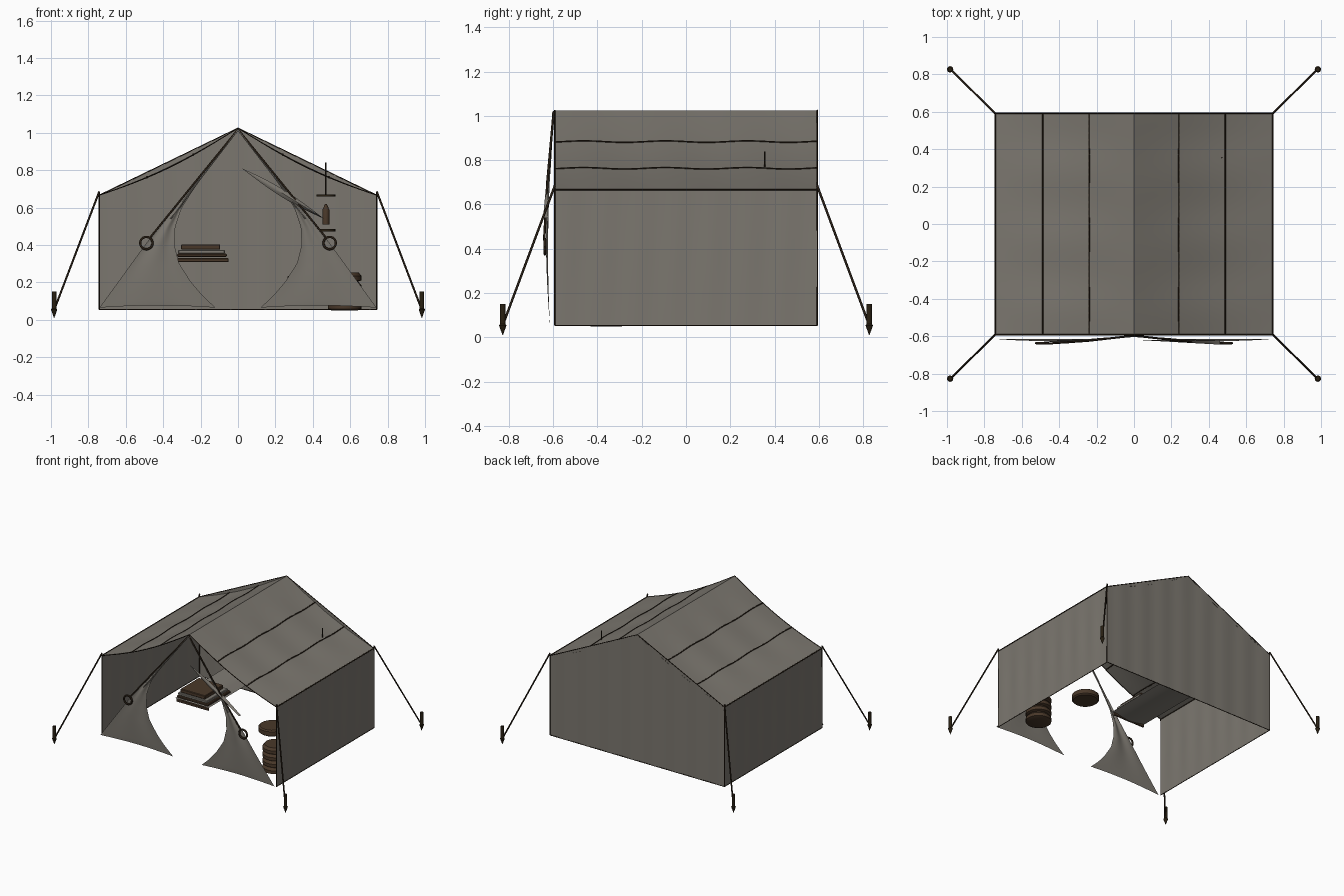
import bpy, bmesh, math
from mathutils import Vector

if "Cube" in bpy.data.objects:
    bpy.data.objects.remove(bpy.data.objects["Cube"])


def material(name, rgb):
    m = bpy.data.materials.new(name)
    m.diffuse_color = (*rgb, 1)
    m.use_nodes = True
    m.node_tree.nodes["Principled BSDF"].inputs["Base Color"].default_value = m.diffuse_color
    return m


CANVAS = material("grey canvas", (0.20, 0.185, 0.16))
DARK = material("dark cord", (0.021, 0.013, 0.007))
WOOD = material("brown wood", (0.066, 0.039, 0.022))
LINEN = material("grey linen", (0.21, 0.195, 0.17))
IRON = material("dark bronze", (0.021, 0.014, 0.006))

HX, HY, LOW, EAVE, RIDGE = 0.742, 0.592, 0.055, 0.666, 1.025


def finish(name, bm, mat, smooth=True):
    me = bpy.data.meshes.new(name)
    bm.to_mesh(me)
    bm.free()
    ob = bpy.data.objects.new(name, me)
    bpy.context.collection.objects.link(ob)
    me.materials.append(mat)
    for p in me.polygons:
        p.use_smooth = smooth
    if smooth:
        me.set_sharp_from_angle(angle=math.radians(35))
    return ob


def sheet(name, f, nu, nv, mat):
    """Grid surface from f(u, v) with u, v in 0..1."""
    bm = bmesh.new()
    g = [[bm.verts.new(f(i / nu, j / nv)) for j in range(nv + 1)] for i in range(nu + 1)]
    for i in range(nu):
        for j in range(nv):
            bm.faces.new((g[i][j], g[i + 1][j], g[i + 1][j + 1], g[i][j + 1]))
    return finish(name, bm, mat)


def cord(name, pts, r, mat=DARK):
    cu = bpy.data.curves.new(name, 'CURVE')
    cu.dimensions = '3D'
    cu.bevel_depth = r
    cu.bevel_resolution = 1
    cu.use_fill_caps = True
    sp = cu.splines.new('POLY')
    sp.points.add(len(pts) - 1)
    for p, c in zip(sp.points, pts):
        p.co = (*c, 1)
    cu.materials.append(mat)
    ob = bpy.data.objects.new(name, cu)
    bpy.context.collection.objects.link(ob)
    return ob


def lathe(name, profile, loc, mat, n=24):
    """Closed turned shape from (radius, height) points."""
    bm = bmesh.new()
    rings = [[bm.verts.new((loc[0] + r * math.cos(2 * math.pi * k / n),
                            loc[1] + r * math.sin(2 * math.pi * k / n), loc[2] + z))
              for k in range(n)] for r, z in profile]
    for a, b in zip(rings, rings[1:]):
        for k in range(n):
            bm.faces.new((a[k], a[(k + 1) % n], b[(k + 1) % n], b[k]))
    bm.faces.new(rings[0][::-1])
    bm.faces.new(rings[-1])
    return finish(name, bm, mat)


def slab(name, x0, x1, y0, y1, z0, z1, mat):
    bm = bmesh.new()
    bmesh.ops.create_cube(bm, size=1)
    for v in bm.verts:
        v.co = Vector(((x0 + x1) / 2 + v.co.x * (x1 - x0),
                       (y0 + y1) / 2 + v.co.y * (y1 - y0),
                       (z0 + z1) / 2 + v.co.z * (z1 - z0)))
    bmesh.ops.bevel(bm, geom=bm.edges[:], offset=min(0.004, (z1 - z0) * 0.25), segments=1, affect='EDGES')
    return finish(name, bm, mat)


def roof_z(x, y):
    t = abs(x) / HX
    s = math.sin(math.pi * t)
    return RIDGE + (EAVE - RIDGE) * t - s * (0.031 + 0.004 * math.sin(y * 17))


def steps(n):
    return [i / n for i in range(n + 1)]


# Back wall with a straight gable
sheet("back_wall", lambda u, v: (HX * (2 * u - 1), HY + 0.002 * math.sin(u * 50),
      LOW + v * (RIDGE - LOW - (RIDGE - EAVE) * abs(2 * u - 1))), 40, 4, CANVAS)
cord("back_gable_trim", [(-HX, HY, EAVE), (0, HY, RIDGE), (HX, HY, EAVE)], 0.003)
cord("back_hem", [(-HX, HY, LOW), (HX, HY, LOW)], 0.0025)

for s, side in ((-1, "left"), (1, "right")):
    # Sagging roof slope, with seams
    sheet(side + "_roof", lambda u, v: (s * HX * u, HY * (2 * v - 1), roof_z(HX * u, HY * (2 * v - 1))),
          12, 32, CANVAS)
    for k, x in enumerate((0.24, 0.487, HX)):
        cord(f"{side}_seam_{k}", [(s * x, HY * (2 * t - 1), roof_z(x, HY * (2 * t - 1)) + 0.001)
                                  for t in steps(32)], 0.004)
    cord(side + "_front_roof_edge", [(s * HX * t, -HY, roof_z(HX * t, -HY)) for t in steps(12)], 0.003)
    # Side wall with gentle ripples
    sheet(side + "_wall", lambda u, v: (s * (HX + 0.003 * math.sin(u * 45) * v * (1 - v) * 4),
          HY * (2 * u - 1), LOW + v * (EAVE - LOW)), 40, 4, CANVAS)
    cord(side + "_hem", [(s * HX, -HY, LOW), (s * HX, HY, LOW)], 0.0025)

    # Front door flap, gathered at the tie ring
    def flap(u, v):
        z = 1.02 - 0.955 * v
        outer = 0.49 * (1.02 - z) / 0.61 if z > 0.41 else 0.49 + 0.25 * (0.41 - z) / 0.345
        prof = [(0.064, 0.12), (0.13, 0.19), (0.2, 0.25), (0.3, 0.315), (0.4, 0.34), (0.5, 0.335),
                (0.6, 0.3), (0.7, 0.235), (1.03, 0)]
        inner = 0
        for (za, xa), (zb, xb) in zip(prof, prof[1:]):
            if za - 1e-6 <= z <= zb + 1e-6:
                inner = xa + (xb - xa) * (z - za) / (zb - za)
        fold = 0.005 * math.sin(u * 9) * math.sin(math.pi * v)
        y = -0.597 - 0.03 * math.sin(math.pi * min(1, v * 0.8)) + fold
        return (s * (inner + (outer - inner) * u), y, z + 0.012 * math.sin(math.pi * u) * (v > 0.99))

    sheet(side + "_door_flap", flap, 16, 40, CANVAS)
    cord(side + "_flap_tie", [(0, -0.597, 1.018), (s * 0.25, -0.625, 0.711), (s * 0.47, -0.64, 0.44)], 0.0055)
    cord(side + "_flap_fold", [(0, -0.6, 1.015), (s * 0.2, -0.615, 0.755), (s * 0.36, -0.635, 0.54)], 0.004, CANVAS)
    cord(side + "_tie_ring", [(s * 0.49 + 0.033 * math.cos(a * math.tau), -0.637,
                               0.41 + 0.033 * math.sin(a * math.tau)) for a in steps(24)], 0.007)

    # Corner trims, guy ropes and stakes
    for e, end in ((-1, "front"), (1, "back")):
        n = f"{end}_{side}"
        cord(n + "_corner_trim", [(s * HX, e * HY, LOW), (s * HX, e * HY, EAVE + 0.02)], 0.003)
        cord(n + "_guy_rope", [(s * 0.742, e * 0.592, 0.685), (s * 0.98, e * 0.825, 0.06)], 0.0055)
        lathe(n + "_stake", [(0.001, 0.01), (0.017, 0.055), (0.012, 0.06), (0.012, 0.15)],
              (s * 0.983, e * 0.827, 0), IRON, 12)

# Loose crumpled cloth beside the right flap
sheet("loose_flap_corner", lambda u, v: (0.02 + 0.44 * u, -0.62 - 0.025 * u * math.sin(v * 3),
      0.81 - 0.27 * u + 0.045 * math.sin(math.pi * u) * (v - 0.5)), 12, 4, CANVAS)

# Cot of slack canvas with a folded stack of blankets
sheet("cot_canvas", lambda u, v: (-0.33 + 0.285 * u, -0.29 + 0.84 * v,
      0.335 - 0.025 * math.sin(math.pi * u)), 12, 6, LINEN)
slab("cot_front_board", -0.325, -0.05, -0.289, -0.275, 0.308, 0.33, WOOD)
slab("blanket_low", -0.325, -0.06, -0.28, 0.0, 0.336, 0.353, WOOD)
slab("blanket_middle", -0.32, -0.07, -0.275, -0.02, 0.354, 0.374, LINEN)
slab("blanket_top", -0.305, -0.095, -0.265, -0.04, 0.375, 0.403, WOOD)

# Stacked round baskets and a stool
for k in range(4):
    z = LOW - 0.005 + 0.051 * k
    lathe(f"basket_{k}", [(0.07, 0), (0.09, 0.008), (0.09, 0.032), (0.075, 0.05)], (0.57, -0.36, z), WOOD)
lathe("round_stool", [(0.085, 0), (0.095, 0.008), (0.095, 0.04), (0.085, 0.048)], (0.36, -0.1, 0.19), WOOD)

# Hanging lantern
lantern = (0.47, 0.355, 0)
lathe("lantern_rod", [(0.004, 0.67), (0.004, 0.84)], lantern, DARK, 8)
lathe("lantern_cap", [(0.05, 0.66), (0.05, 0.67)], lantern, IRON)
lathe("lantern_body", [(0.018, 0.51), (0.018, 0.59), (0.004, 0.62)], lantern, WOOD, 12)
lathe("lantern_base", [(0.05, 0.473), (0.05, 0.485)], lantern, IRON)
